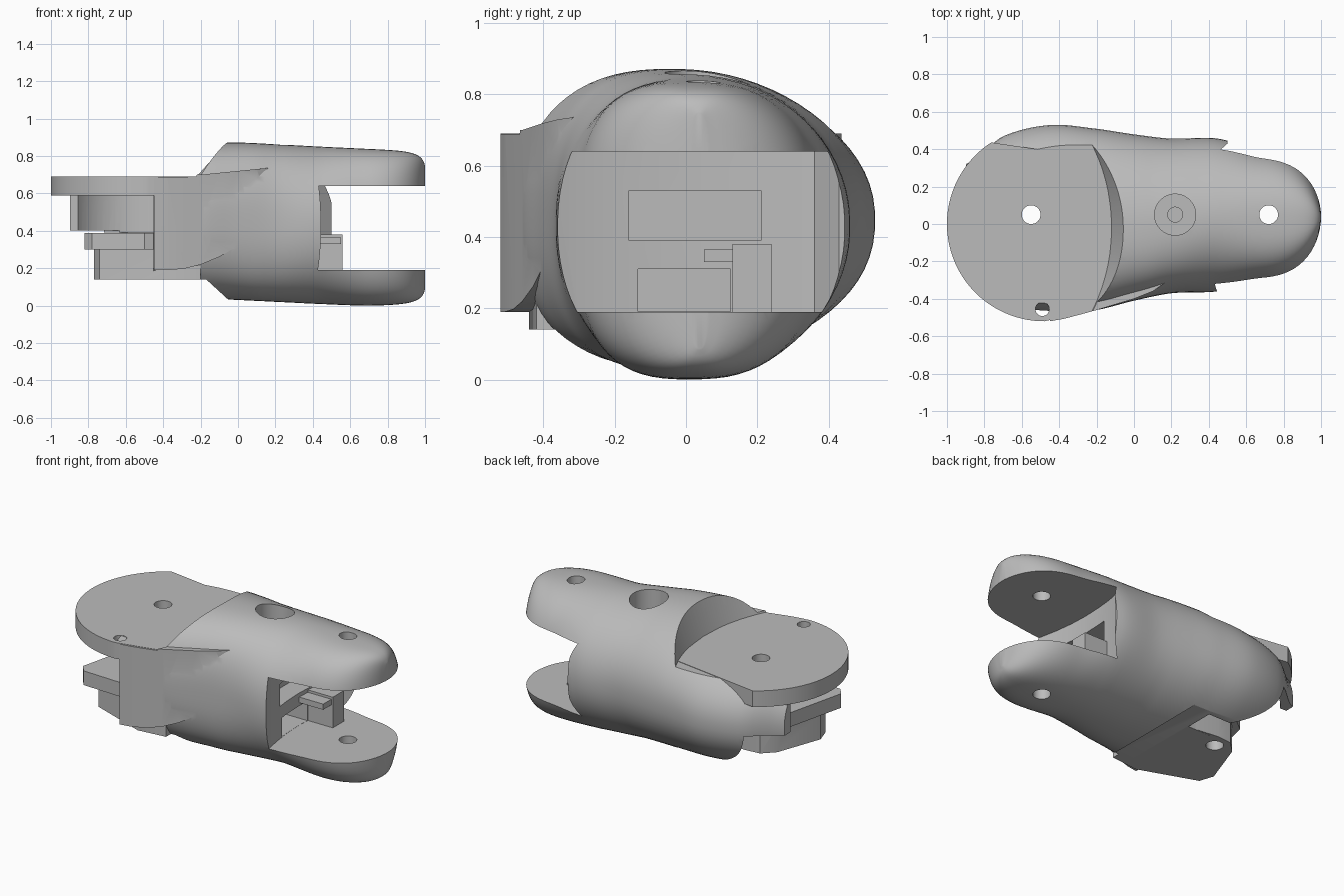
import bpy, bmesh, math

cube = bpy.data.objects.get("Cube")
if cube:
    bpy.data.objects.remove(cube, do_unlink=True)

grey = bpy.data.materials.new("plain_grey")
grey.use_nodes = True
grey.diffuse_color = (0.5, 0.5, 0.5, 1)
grey.node_tree.nodes["Principled BSDF"].inputs["Base Color"].default_value = (0.5, 0.5, 0.5, 1)


def loft(name, rings):
    bm = bmesh.new()
    loops = [[bm.verts.new(p) for p in ring] for ring in rings]
    n = len(loops[0])
    for a, b in zip(loops, loops[1:]):
        for i in range(n):
            j = (i + 1) % n
            bm.faces.new((a[i], a[j], b[j], b[i]))
    bm.faces.new(loops[0])
    bm.faces.new(loops[-1])
    bmesh.ops.triangulate(bm, faces=bm.faces)
    bmesh.ops.recalc_face_normals(bm, faces=bm.faces)
    if bm.calc_volume(signed=True) < 0:
        bmesh.ops.reverse_faces(bm, faces=bm.faces)
    mesh = bpy.data.meshes.new(name)
    bm.to_mesh(mesh)
    bm.free()
    mesh.materials.append(grey)
    obj = bpy.data.objects.new(name, mesh)
    bpy.context.collection.objects.link(obj)
    return obj


def prism(name, outline, z0, z1):
    return loft(name, [[(x, y, z) for x, y in outline] for z in (z0, z1)])


def box(name, x0, x1, y0, y1, z0, z1):
    return prism(name, [(x0, y0), (x1, y0), (x1, y1), (x0, y1)], z0, z1)


def arc(x, y, r, start=0, end=math.tau, n=64):
    angles = [start + (end - start) * i / n for i in range(n)]
    return [(x + r * math.cos(a), y + r * math.sin(a)) for a in angles]


def cyl(name, x, y, r, z0, z1, r_top=None, n=64):
    return loft(name, [[(px, py, z0) for px, py in arc(x, y, r, n=n)],
                       [(px, py, z1) for px, py in arc(x, y, r_top or r, n=n)]])


def volume(obj):
    bm = bmesh.new()
    bm.from_object(obj, bpy.context.evaluated_depsgraph_get())
    result = bm.calc_volume(signed=True)
    bm.free()
    return result


def boolean(obj, tool, operation="DIFFERENCE"):
    # Accept the first solver that gives a plausible volume
    tool.hide_render = True
    before = volume(obj)
    low, high = (0.6, 1.001) if operation == "DIFFERENCE" else (0.99, 2)
    for solver in ("EXACT", "MANIFOLD", "FLOAT"):
        mod = obj.modifiers.new("boolean", "BOOLEAN")
        mod.operation = operation
        mod.solver = solver
        mod.object = tool
        bpy.context.view_layer.update()
        if low < volume(obj) / before < high:
            bpy.context.view_layer.objects.active = obj
            bpy.ops.object.modifier_apply(modifier=mod.name)
            break
        obj.modifiers.remove(mod)
    bpy.data.objects.remove(tool, do_unlink=True)


# Main shell: rounded sections along x (x, right y, left y, bottom, top, roundness)
table = [
    (-0.9, -0.30, 0.32, 0.12, 0.77, 2.3),
    (-0.7, -0.44, 0.47, 0.09, 0.80, 2.3),
    (-0.45, -0.48, 0.53, 0.06, 0.83, 2.3),
    (-0.2, -0.46, 0.51, 0.04, 0.865, 2.3),
    (0.0, -0.41, 0.48, 0.03, 0.872, 2.3),
    (0.2, -0.37, 0.457, 0.02, 0.863, 2.25),
    (0.45, -0.36, 0.457, 0.008, 0.85, 2.1),
    (0.7, -0.305, 0.385, 0.0, 0.838, 2.6),
    (1.0, -0.305, 0.385, 0.01, 0.825, 2.8),
]


def section_at(x):
    k = max(i for i in range(len(table) - 1) if table[i][0] <= x)
    a, b = table[k], table[k + 1]
    before, after = table[max(k - 1, 0)], table[min(k + 2, len(table) - 1)]
    t = (x - a[0]) / (b[0] - a[0])
    values = []
    for p, q, r, s in list(zip(before, a, b, after))[1:]:
        values.append(q + 0.5 * t * (r - p + t * (2 * p - 5 * q + 4 * r - s
                                                  + t * (3 * (q - r) + s - p))))
    return values


def shell_ring(x, n=72):
    y0, y1, z0, z1, power = section_at(x)
    t = max(0, x - 0.68) / 0.32
    tip = math.sqrt(max(0.006, 1 - t ** 2.2))
    drop = 0.09 * (1 - tip) ** 2
    lean = 0.08 if x < 0.1 else max(0.03, 0.08 - 0.15 * (x - 0.1))
    cy, cz = (y0 + y1) / 2, (z0 + z1) / 2
    hy, hz = (y1 - y0) / 2 * tip, (z1 - z0) / 2 - drop
    ring = []
    for i in range(n):
        angle = math.tau * (i + 0.5) / n
        c, s = math.cos(angle), math.sin(angle)
        up = math.copysign(abs(s) ** (2 / power), s)
        ring.append((x, cy + hy * math.copysign(abs(c) ** (2 / power), c) - lean * up * up * tip,
                     cz + hz * up))
    return ring


stations = [-0.899 + 1.579 * i / 44 for i in range(44)]
stations += [0.68 + 0.32 * math.sin(math.pi / 2 * i / 16) for i in range(17)]
body = loft("finger_body", [shell_ring(min(x, 0.9999)) for x in stations])

# Flat underside of the hinge end, with a sloping step
boolean(body, loft("underside_cut", [[(-1.2, y, -0.2), (-0.05, y, -0.2), (-0.05, y, 0.03),
                                      (-0.17, y, 0.14), (-1.2, y, 0.14)] for y in (-0.8, 0.8)]))

# Upright cheek on the front side, fading into the shell
cheek_line = [(-0.45, -0.52), (-0.38, -0.508), (-0.29, -0.485), (-0.2, -0.46),
              (-0.1, -0.43), (0, -0.40), (0.1, -0.36), (0.2, -0.29)]
rings = []
for x, y in cheek_line:
    low, high = 0.19 + 0.9 * max(0, x + 0.38) ** 2, 0.7 + 0.1 * max(0, x + 0.2)
    rings.append([(x, y, low), (x, y, high), (x, -0.02, high), (x, -0.02, low)])
boolean(body, loft("cheek", rings), "UNION")

# Scooped shoulder above the disc
boolean(body, cyl("scoop", -1.12, -0.02, 1.0, 0.688, 0.95, 1.09, 160))

# Open hinge end
boolean(body, box("front_opening", -1.2, -0.451, -0.8, 0.053, -0.1, 0.6))
boolean(body, cyl("hinge_cavity", -0.55, 0.05, 0.37, 0.39, 0.601))
boolean(body, box("cavity_mouth", -1.21, -0.55, 0, 0.26, 0.38, 0.602))
boolean(body, box("lower_slot", -1.22, -0.3, 0.12, 0.3, -0.12, 0.4))
boolean(body, prism("end_trim", [(-1.23, 0.01), (-0.452, 0.01), (-0.452, 0.31), (-0.74, 0.47),
                                 (-0.74, 0.8), (-1.23, 0.8)], -0.13, 0.403))

# Fork gap with a hollow inner face
boolean(body, prism("fork_gap", [(0.45, -0.8), (0.45, -0.38), (0.425, -0.3), (0.405, -0.2),
                                 (0.39, -0.08), (0.385, 0.04), (0.39, 0.16), (0.4, 0.26),
                                 (0.42, 0.36), (0.5, 0.43), (0.5, 0.8), (1.2, 0.8),
                                 (1.2, -0.8)], 0.19, 0.64))
boolean(body, box("upper_pocket", 0.26, 0.6, -0.16, 0.21, 0.39, 0.53))
boolean(body, box("lower_pocket", 0.2, 0.6, -0.135, 0.125, 0.191, 0.31))

# Counterbore on top, fork pin hole and hinge pin hole
boolean(body, cyl("counterbore", 0.22, 0.05, 0.11, 0.72, 1))
boolean(body, cyl("bore", 0.22, 0.05, 0.04, 0.6, 0.8))
boolean(body, cyl("fork_pin_hole", 0.72, 0.05, 0.05, -0.2, 1.2))
boolean(body, cyl("hinge_pin_hole", -0.55, 0.05, 0.05, 0.5, 1))

# Hinge disc, trimmed where the shell wraps round its back
rim = arc(-0.48, 0, 0.52, math.radians(123), math.radians(272), 80)
disc = prism("hinge_disc", rim + [(-0.2, -0.455), (-0.13, -0.2), (-0.12, 0), (-0.14, 0.2),
                                  (-0.18, 0.35)], 0.59, 0.69)

# Lower hinge lug in two steps
lug = prism("lower_lug", [(-0.2, -0.42), (-0.38, -0.44), (-0.74, -0.31), (-0.77, -0.22),
                          (-0.67, 0.06), (-0.6, 0.13), (-0.5, 0.14), (-0.2, 0.1)], 0.141, 0.31)
plate = prism("lug_plate", [(-0.3, -0.47), (-0.43, -0.47), (-0.5, -0.41), (-0.78, -0.4),
                            (-0.82, -0.35), (-0.72, 0.07), (-0.62, 0.15), (-0.5, 0.16),
                            (-0.3, 0.12)], 0.30, 0.388)
boolean(lug, plate, "UNION")

for part in (disc, lug):
    boolean(part, cyl("hinge_pin_hole", -0.55, 0.05, 0.05, -0.1, 1))
boolean(disc, cyl("cord_hole", -0.49, -0.455, 0.037, -0.1, 1, n=32))

# Stop block and rail inside the fork
stop = box("stop_block", 0.36, 0.56, 0.13, 0.24, 0.18, 0.38)
rail = box("stop_rail", 0.36, 0.55, 0.05, 0.14, 0.33, 0.365)

for obj in (body, disc, lug, stop, rail):
    bpy.ops.object.select_all(action="DESELECT")
    obj.select_set(True)
    bpy.context.view_layer.objects.active = obj
    bpy.ops.object.shade_smooth_by_angle(angle=math.radians(30))
